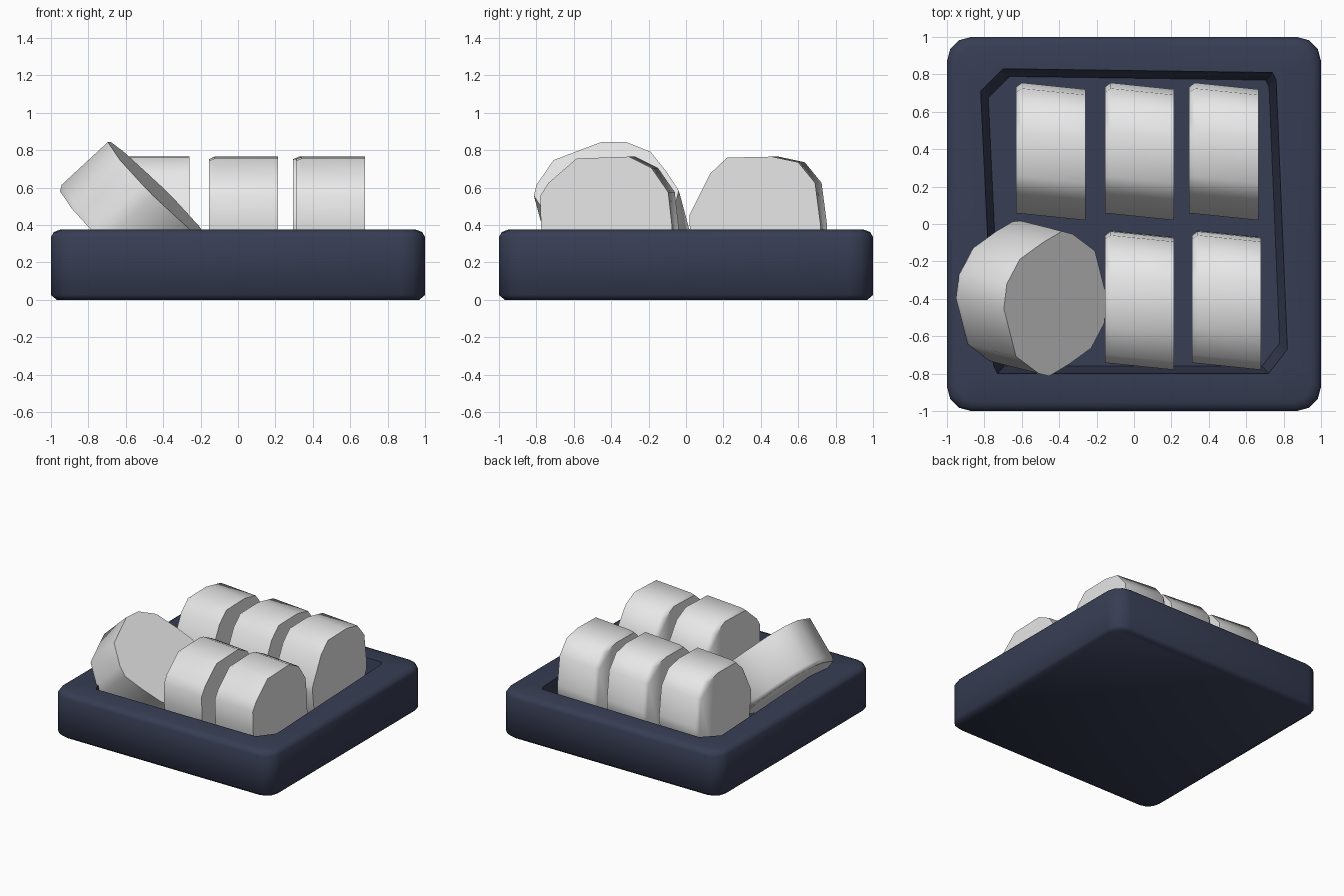
import bpy, bmesh, math
from mathutils import Matrix, Vector

if "Cube" in bpy.data.objects:
    bpy.data.objects.remove(bpy.data.objects["Cube"])


def make_material(name, rgb):
    mat = bpy.data.materials.new(name)
    mat.use_nodes = True
    mat.diffuse_color = (*rgb, 1)
    mat.node_tree.nodes["Principled BSDF"].inputs["Base Color"].default_value = (*rgb, 1)
    return mat


NAVY = make_material("navy blue", (0.038, 0.047, 0.088))
WHITE = make_material("soft white", (0.8, 0.8, 0.8))


def loft(name, rings, mat, matrix=Matrix(), angle=50):
    """Skin a list of equally long point rings and cap both ends."""
    bm = bmesh.new()
    loops = [[bm.verts.new(p) for p in ring] for ring in rings]
    n = len(loops[0])
    for a, b in zip(loops, loops[1:]):
        for i in range(n):
            j = (i + 1) % n
            bm.faces.new((a[i], a[j], b[j], b[i]))
    bm.faces.new(loops[0])
    bm.faces.new(loops[-1])
    bmesh.ops.recalc_face_normals(bm, faces=bm.faces)
    mesh = bpy.data.meshes.new(name)
    bm.to_mesh(mesh)
    bm.free()
    mesh.materials.append(mat)
    obj = bpy.data.objects.new(name, mesh)
    bpy.context.collection.objects.link(obj)
    obj.matrix_world = matrix
    bpy.ops.object.select_all(action="DESELECT")
    obj.select_set(True)
    bpy.context.view_layer.objects.active = obj
    bpy.ops.object.shade_smooth_by_angle(angle=math.radians(angle))
    return obj


# Tray: rounded outer shell, flat rim, slightly crooked well
STEPS = 4


def rounded_square(half, radius, z):
    ring = []
    for q in range(4):
        corner = Matrix.Rotation(q * math.pi / 2, 3, "Z") @ Vector((half - radius, half - radius, z))
        for s in range(STEPS):
            a = (q + s / (STEPS - 1)) * math.pi / 2
            ring.append(corner + Vector((math.cos(a), math.sin(a), 0)) * radius)
    return ring


def well_ring(inset, z):
    # two chamfer points per corner, padded to match the outer ring
    corners = [((0.76, 0.77), (0.74, 0.81)), ((-0.70, 0.83), (-0.82, 0.71)),
               ((-0.75, -0.76), (-0.73, -0.80)), ((0.72, -0.80), (0.82, -0.67))]
    ring = []
    for a, b in corners:
        for s in range(STEPS):
            p = Vector(a).lerp(Vector(b), s / (STEPS - 1))
            ring.append((p.x * (1 - inset), p.y * (1 - inset), z))
    return ring


loft("tray", [rounded_square(0.97, 0.10, 0),
              rounded_square(1.0, 0.13, 0.025),
              rounded_square(1.0, 0.13, 0.335),
              rounded_square(0.985, 0.12, 0.362),
              rounded_square(0.95, 0.10, 0.375),
              well_ring(0, 0.375),
              well_ring(0.05, 0.06)], NAVY)

# Rolls: faceted discs lying on their rims, half profiles as (y, z)
FRONT_HALF = [(0.35, 0.0), (0.33, 0.18), (0.24, 0.31), (0.12, 0.37),
              (-0.16, 0.36), (-0.31, 0.23), (-0.355, 0.16)]
BACK_HALF = [(0.35, 0.0), (0.32, 0.23), (0.23, 0.34), (0.09, 0.37),
             (-0.15, 0.365), (-0.24, 0.28), (-0.35, 0.06)]
# (x, sideways shift, scale) from the narrow end to the far end
SECTIONS = [(-0.185, 0.025, 0.965), (-0.155, 0.035, 1.0), (0.185, 0.0, 1.0)]


def roll(name, half, matrix):
    profile = half + [(-y, -z) for y, z in half]
    rings = [[(x, y * k + shift, z * k) for y, z in profile]
             for x, shift, k in SECTIONS]
    return loft(name, rings, WHITE, matrix, 55)


for label, x in (("right", -0.445), ("middle", 0.03), ("left", 0.48)):
    roll("back_" + label + "_roll", BACK_HALF, Matrix.Translation((x, 0.37, 0.395)))
for label, x in (("middle", 0.03), ("left", 0.495)):
    roll("front_" + label + "_roll", FRONT_HALF, Matrix.Translation((x, -0.425, 0.395)))

# One roll leaning over the rim
lean = (Matrix.Translation((-0.55, -0.41, 0.44))
        @ Matrix.Rotation(math.radians(-45), 4, "Y")
        @ Matrix.Rotation(math.radians(-5), 4, "Z")
        @ Matrix.Rotation(math.radians(22), 4, "X"))
roll("leaning_roll", FRONT_HALF, lean)
